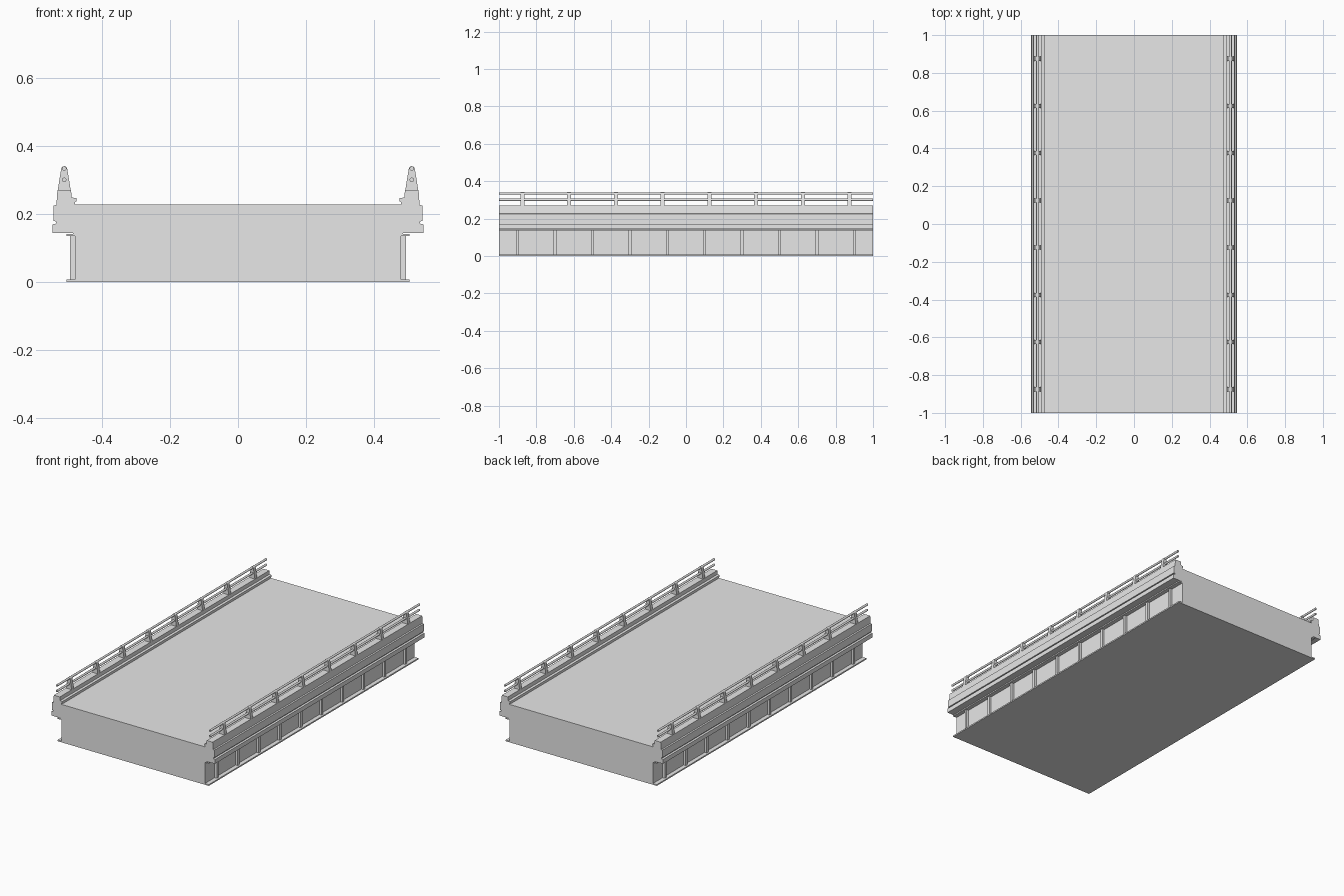
import bpy, bmesh, math

cube = bpy.data.objects.get("Cube")
if cube:
    bpy.data.objects.remove(cube, do_unlink=True)

grey = bpy.data.materials.new("light_grey")
grey.use_nodes = True
grey.diffuse_color = (0.8, 0.8, 0.8, 1)
grey.node_tree.nodes["Principled BSDF"].inputs["Base Color"].default_value = (0.8, 0.8, 0.8, 1)


def extrude_profile(name, points, y0, y1):
    """Extrude an x-z outline along y into a closed solid."""
    bm = bmesh.new()
    face = bm.faces.new([bm.verts.new((x, y0, z)) for x, z in points])
    result = bmesh.ops.extrude_face_region(bm, geom=[face])
    moved = [v for v in result["geom"] if isinstance(v, bmesh.types.BMVert)]
    bmesh.ops.translate(bm, verts=moved, vec=(0, y1 - y0, 0))
    bmesh.ops.recalc_face_normals(bm, faces=bm.faces)
    mesh = bpy.data.meshes.new(name)
    bm.to_mesh(mesh)
    bm.free()
    mesh.materials.append(grey)
    obj = bpy.data.objects.new(name, mesh)
    bpy.context.collection.objects.link(obj)
    return obj


def box(name, x0, x1, y0, y1, z0, z1):
    return extrude_profile(name, [(x0, z0), (x1, z0), (x1, z1), (x0, z1)], y0, y1)


def arc(cx, cz, radius, start, end, steps):
    angles = [math.radians(start + (end - start) * i / steps) for i in range(steps + 1)]
    return [(cx + radius * math.cos(a), cz + radius * math.sin(a)) for a in angles]


# Concrete deck with stepped parapets on both edges
half = [(0.546, 0.144), (0.546, 0.17), (0.535, 0.172), (0.535, 0.178),
        (0.542, 0.18), (0.542, 0.225), (0.534, 0.227), (0.531, 0.271),
        (0.491, 0.271), (0.489, 0.249), (0.475, 0.247), (0.475, 0.238),
        (0.479, 0.236), (0.479, 0.229)]
extrude_profile("deck", half + [(-x, z) for x, z in reversed(half)], -1, 1)

# Box girder with projecting flanges
box("girder_body", -0.48, 0.48, -1, 1, 0.006, 0.138)
box("bottom_flange", -0.505, 0.505, -1, 1, 0, 0.008)
box("top_flange", -0.505, 0.505, -1, 1, 0.135, 0.142)
box("deck_bearing", -0.485, 0.485, -1, 1, 0.14, 0.146)

for side, label in ((1, "left"), (-1, "right")):
    # Vertical web stiffeners
    for i in range(10):
        y = -0.9 + 0.2 * i
        box(f"{label}_stiffener_{i + 1}", side * 0.479, side * 0.494,
            y - 0.008, y + 0.008, 0.007, 0.136)

    # Tapered railing posts with rounded tops
    cx = side * 0.511
    post = [(cx - 0.019, 0.27), (cx + 0.019, 0.27), (cx + 0.016, 0.29)]
    post += arc(cx, 0.332, 0.009, 10, 170, 8) + [(cx - 0.016, 0.29)]
    for i in range(8):
        y = -0.875 + 0.25 * i
        extrude_profile(f"{label}_rail_post_{i + 1}", post, y - 0.011, y + 0.011)

    # Round handrails
    for label_z, z in (("lower", 0.301), ("upper", 0.334)):
        rail = extrude_profile(f"{label}_{label_z}_rail",
                               arc(cx, z, 0.0065, 0, 330, 11), -1, 1)
        for poly in rail.data.polygons:
            poly.use_smooth = len(poly.vertices) == 4
        # Keep the round end caps crisp
        for edge in rail.data.edges:
            a, b = (rail.data.vertices[v].co.y for v in edge.vertices)
            edge.use_edge_sharp = abs(a - b) < 0.01
